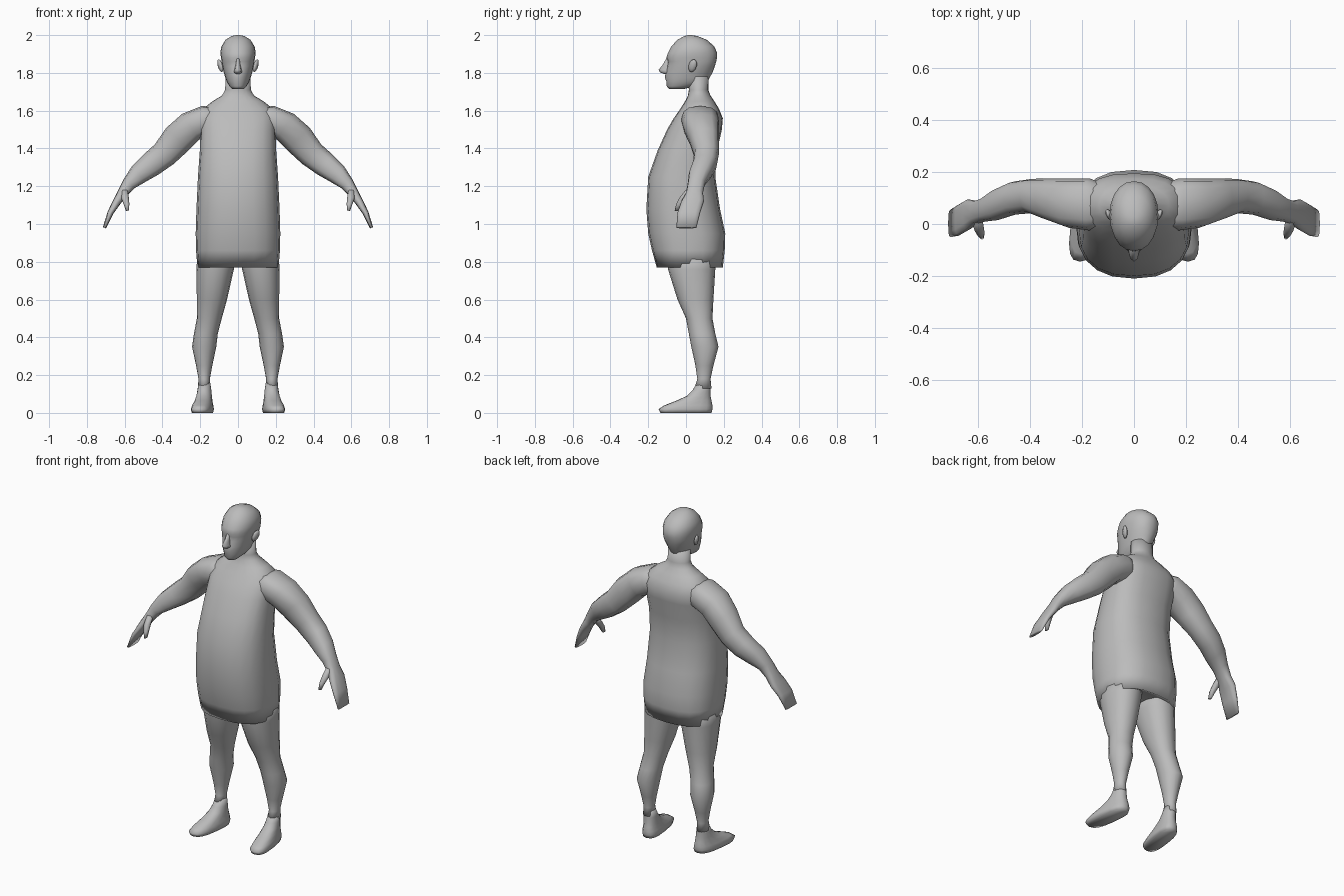
import bpy, bmesh, math
from mathutils import Vector

grey = bpy.data.materials.new("plain grey")
grey.diffuse_color = (0.5, 0.5, 0.5, 1)


def finish(name, bm):
    bmesh.ops.recalc_face_normals(bm, faces=bm.faces[:])
    me = bpy.data.meshes.new(name)
    bm.to_mesh(me)
    bm.free()
    me.materials.append(grey)
    for p in me.polygons:
        p.use_smooth = True
    ob = bpy.data.objects.new(name, me)
    bpy.context.collection.objects.link(ob)
    return ob


def spow(v, e):
    return math.copysign(abs(v) ** e, v)


def skin(name, rings):
    """Bridge a list of point rings and cap both ends."""
    bm = bmesh.new()
    loops = [[bm.verts.new(p) for p in r] for r in rings]
    n = len(loops[0])
    for a, b in zip(loops, loops[1:]):
        for i in range(n):
            j = (i + 1) % n
            bm.faces.new((a[i], a[j], b[j], b[i]))
    bm.faces.new(loops[0])
    bm.faces.new(loops[-1])
    return finish(name, bm)


def stack(name, rows, n=16):
    """Horizontal rings: z, centre x, half width, front y, back y, squareness, splay."""
    rings = []
    for z, cx, hw, yf, yb, ex, splay in rows:
        ring = []
        for i in range(n):
            t = 2 * math.pi * i / n
            y = (yf + yb) / 2 + (yb - yf) / 2 * spow(math.sin(t), 2 / ex)
            x = cx + hw * spow(math.cos(t), 2 / ex) + splay * (0.08 - y)
            ring.append((x, y, z))
        rings.append(ring)
    return skin(name, rings)


def limb(name, rows, n=12, ex=2.2):
    """Rings along a path: x, y, z, half thickness across the path, half depth in y."""
    pts = [Vector(r[:3]) for r in rows]
    rings = []
    for k, r in enumerate(rows):
        d = pts[min(k + 1, len(pts) - 1)] - pts[max(k - 1, 0)]
        u = Vector((-d.z, 0, d.x)).normalized()
        v = Vector((0, 1, 0))
        ring = []
        for i in range(n):
            t = 2 * math.pi * i / n
            ring.append(pts[k] + u * r[3] * spow(math.cos(t), 2 / ex)
                        + v * r[4] * spow(math.sin(t), 2 / ex))
        rings.append(ring)
    return skin(name, rings)


def mirror_x(ob):
    m = ob.modifiers.new("mirror", 'MIRROR')
    m.use_axis[0] = True
    return ob


# Torso with long tunic, shoulders and neck
torso = [
    (0.80, 0.16, -0.10, 0.14, 2.4), (0.77, 0.215, -0.155, 0.195, 2.5),
    (0.86, 0.222, -0.18, 0.205, 2.5), (0.95, 0.224, -0.20, 0.208, 2.5),
    (1.08, 0.22, -0.21, 0.18, 2.4), (1.25, 0.212, -0.20, 0.155, 2.4),
    (1.39, 0.202, -0.15, 0.165, 2.5), (1.50, 0.20, -0.10, 0.19, 2.6),
    (1.56, 0.20, -0.065, 0.195, 2.6), (1.61, 0.185, -0.03, 0.175, 2.4),
    (1.65, 0.135, -0.005, 0.15, 2.2), (1.68, 0.085, 0.01, 0.13, 2),
    (1.71, 0.068, 0.015, 0.118, 2), (1.78, 0.066, 0.01, 0.12, 2)]
stack("torso", [(z, 0, w, f, b, e, 0) for z, w, f, b, e in torso], 20)

# Head, from under the jaw to the crown
head = [
    (1.715, 0.03, -0.09, -0.01, 2.2), (1.73, 0.046, -0.102, 0.05, 2.2),
    (1.755, 0.06, -0.104, 0.115, 2.2), (1.775, 0.067, -0.112, 0.125, 2),
    (1.80, 0.075, -0.108, 0.14, 2), (1.835, 0.083, -0.10, 0.153, 2.2),
    (1.86, 0.087, -0.096, 0.16, 2.3), (1.88, 0.09, -0.104, 0.164, 2.2),
    (1.905, 0.094, -0.096, 0.165, 2.1), (1.94, 0.088, -0.078, 0.15, 2.1),
    (1.975, 0.066, -0.045, 0.11, 2.1), (1.995, 0.035, -0.01, 0.06, 2),
    (2.0, 0.01, 0.01, 0.03, 2)]
stack("head", [(z, 0, w, f, b, e, 0) for z, w, f, b, e in head], 20)

# Nose
stack("nose", [(1.795, 0, 0.014, -0.118, -0.07, 2, 0), (1.803, 0, 0.022, -0.138, -0.07, 2, 0),
               (1.816, 0, 0.019, -0.145, -0.07, 2, 0), (1.845, 0, 0.012, -0.122, -0.07, 2, 0),
               (1.875, 0, 0.009, -0.105, -0.07, 2, 0)], 8)

# Ears
bm = bmesh.new()
bmesh.ops.create_uvsphere(bm, u_segments=8, v_segments=6, radius=1)
for v in bm.verts:
    c = v.co
    v.co = (0.094 + 0.013 * c.x + 0.008 * c.z + 0.006 * c.y,
            0.035 + 0.022 * c.y + 0.006 * c.z, 1.838 + 0.034 * c.z)
mirror_x(finish("ears", bm))

# Arms running into flat mitten hands
mirror_x(limb("arms", [
    (0.10, 0.07, 1.56, 0.06, 0.08), (0.17, 0.075, 1.55, 0.078, 0.10),
    (0.25, 0.08, 1.515, 0.082, 0.095), (0.32, 0.095, 1.45, 0.084, 0.08),
    (0.39, 0.108, 1.37, 0.072, 0.066), (0.46, 0.10, 1.315, 0.066, 0.064),
    (0.525, 0.075, 1.265, 0.055, 0.06), (0.575, 0.055, 1.215, 0.038, 0.046),
    (0.61, 0.045, 1.165, 0.028, 0.045), (0.64, 0.035, 1.12, 0.022, 0.06),
    (0.675, 0.015, 1.06, 0.016, 0.06), (0.707, 0.002, 0.98, 0.009, 0.053)], ex=2.6))

# Thumbs
mirror_x(limb("thumbs", [
    (0.60, 0.02, 1.18, 0.016, 0.022), (0.598, -0.012, 1.14, 0.02, 0.022),
    (0.59, -0.035, 1.105, 0.015, 0.017), (0.585, -0.048, 1.07, 0.008, 0.012)], n=8))

# Legs
mirror_x(stack("legs", [
    (0.13, 0.18, 0.033, 0.045, 0.135, 2, 0), (0.18, 0.179, 0.03, 0.06, 0.13, 2, 0),
    (0.25, 0.179, 0.043, 0.05, 0.145, 2, 0), (0.35, 0.179, 0.064, 0.028, 0.172, 2, 0),
    (0.42, 0.170, 0.063, 0.015, 0.155, 2, 0), (0.50, 0.152, 0.066, 0.0, 0.14, 2.1, 0),
    (0.60, 0.138, 0.080, -0.045, 0.145, 2.2, 0), (0.76, 0.121, 0.099, -0.095, 0.155, 2.2, 0),
    (0.85, 0.115, 0.10, -0.10, 0.16, 2.2, 0)]))

# Feet, splayed slightly outwards
mirror_x(stack("feet", [
    (0.0, 0.178, 0.05, -0.135, 0.135, 2.8, 0.13), (0.02, 0.178, 0.055, -0.145, 0.14, 2.8, 0.13),
    (0.04, 0.178, 0.051, -0.115, 0.14, 2.6, 0.13), (0.065, 0.178, 0.045, -0.05, 0.135, 2.4, 0.12),
    (0.09, 0.178, 0.041, 0.005, 0.13, 2.2, 0.1), (0.12, 0.178, 0.037, 0.035, 0.13, 2, 0.05),
    (0.16, 0.178, 0.031, 0.058, 0.128, 2, 0)]))
